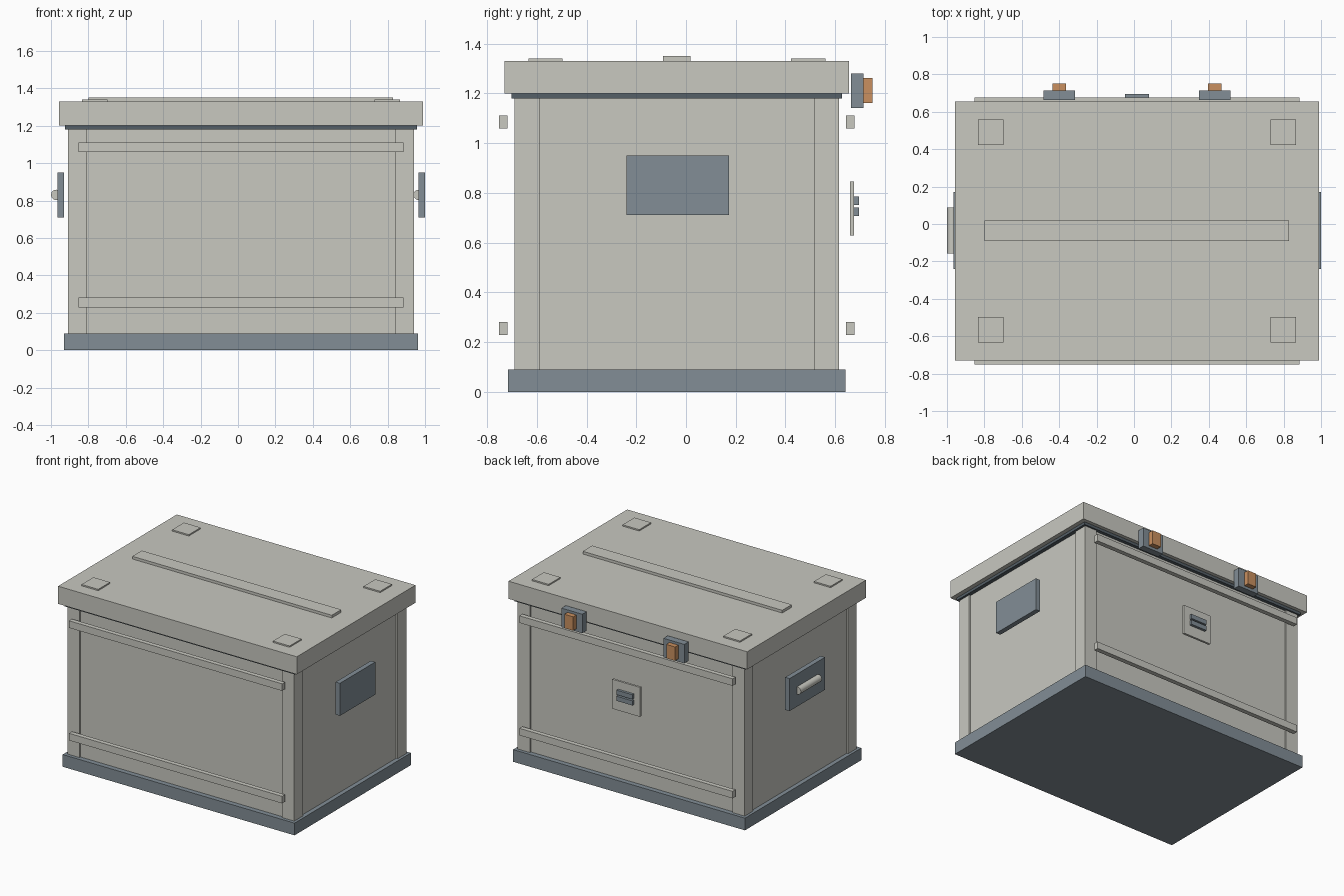
import bpy
import math

default_cube = bpy.data.objects.get("Cube")
if default_cube:
    bpy.data.objects.remove(default_cube, do_unlink=True)


def material(name, colour):
    mat = bpy.data.materials.new(name)
    mat.use_nodes = True
    mat.diffuse_color = (*colour, 1)
    node = next(n for n in mat.node_tree.nodes if n.type == "BSDF_PRINCIPLED")
    node.inputs["Base Color"].default_value = (*colour, 1)
    return mat


SHELL = material("pale grey", (0.58, 0.58, 0.53))
SLATE = material("slate grey", (0.223, 0.27, 0.305))
SEAL = material("dark slate", (0.09, 0.115, 0.135))
ORANGE = material("orange", (0.59, 0.28, 0.115))


def box(name, x, y, z, mat):
    """Box spanning the given (low, high) range on each axis."""
    spans = (x, y, z)
    bpy.ops.mesh.primitive_cube_add(size=1, location=[sum(s) / 2 for s in spans])
    obj = bpy.context.object
    obj.name = name
    obj.scale = [s[1] - s[0] for s in spans]
    bpy.ops.object.transform_apply(location=False, rotation=False, scale=True)
    obj.data.materials.append(mat)
    return obj


# The crate sits slightly off centre because of the handle and latches
CX, CY = 0.016, -0.037


def around(centre, half):
    return (centre - half, centre + half)


def slab(name, half_x, half_y, z, mat):
    return box(name, around(CX, half_x), around(CY, half_y), z, mat)


# Main shell
slab("base", 0.946, 0.678, (0, 0.09), SLATE)
slab("body", 0.914, 0.641, (0.09, 1.18), SHELL)
slab("lid_seal", 0.942, 0.665, (1.18, 1.2), SEAL)
slab("lid", 0.974, 0.692, (1.2, 1.33), SHELL)

# Corner posts and lid pads
for sx, side in ((-1, "right"), (1, "left")):
    for sy, end in ((-1, "front"), (1, "back")):
        box(f"{end}_{side}_post", around(CX + sx * 0.876, 0.05),
            around(CY + sy * 0.603, 0.05), (0.09, 1.18), SHELL)
        box(f"{end}_{side}_lid_pad", around(CX + sx * 0.781, 0.068),
            around(CY + sy * 0.528, 0.069), (1.33, 1.34), SHELL)

# Lid rib
box("lid_rib", around(CX, 0.814), around(CY, 0.055), (1.33, 1.35), SHELL)

# Horizontal rails
for sy, end in ((-1, "front"), (1, "back")):
    for z, level in ((0.255, "lower"), (1.085, "upper")):
        box(f"{end}_{level}_rail", around(CX, 0.87),
            around(CY + sy * 0.697, 0.017), around(z, 0.026), SHELL)

# Handle plates and grips
for plate_x, grip_x, side in ((-0.948, -0.972, "right"), (0.982, 0.966, "left")):
    box(f"{side}_handle_plate", around(plate_x, 0.018), around(CY + 0.003, 0.206),
        (0.71, 0.95), SLATE)
    bpy.ops.mesh.primitive_cylinder_add(
        vertices=12, radius=0.028, depth=0.245,
        location=(grip_x, CY + 0.003, 0.83), rotation=(math.pi / 2, 0, 0))
    grip = bpy.context.object
    grip.name = f"{side}_handle_grip"
    grip.data.materials.append(SHELL)
    bpy.ops.object.shade_smooth_by_angle()

# Back latches
for sx, side in ((-1, "right"), (1, "left")):
    x = CX + sx * 0.416
    box(f"{side}_latch_plate", around(x, 0.085), (0.663, 0.713), (1.14, 1.28), SLATE)
    box(f"{side}_latch_lever", around(x, 0.036), (0.713, 0.75), (1.16, 1.262), ORANGE)

# Lock plate with two bars
box("lock_plate", around(CX, 0.114), (0.66, 0.676), (0.628, 0.845), SHELL)
for z, level in ((0.723, "lower"), (0.768, "upper")):
    box(f"{level}_lock_bar", around(CX, 0.065), (0.676, 0.695), around(z, 0.017), SLATE)
